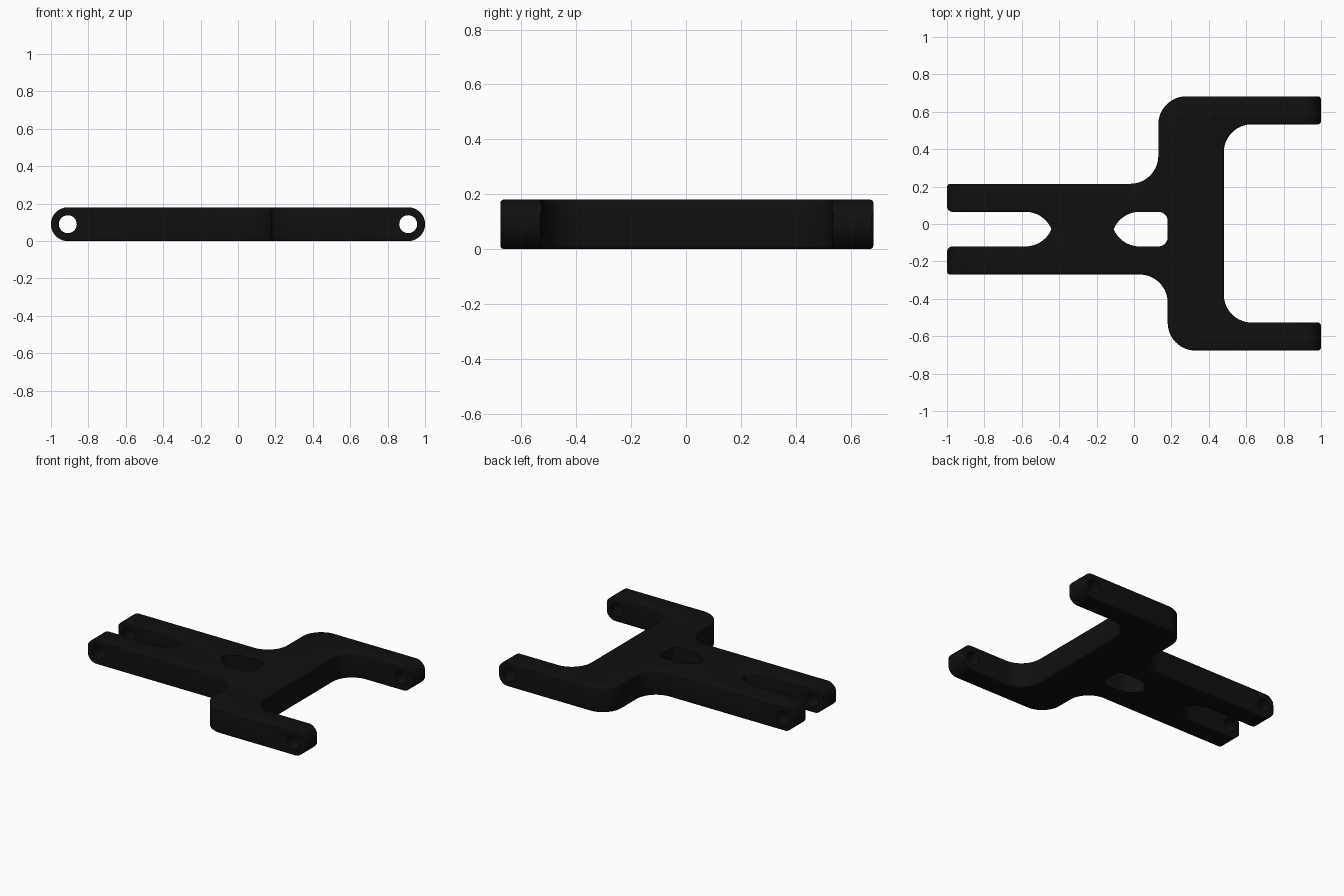
import bpy, bmesh, math
from mathutils import Vector

if "Cube" in bpy.data.objects:
    bpy.data.objects.remove(bpy.data.objects["Cube"])

THICK, BEVEL, R = 0.18, 0.012, 0.15


def fillet(points, steps=14):
    """Polygon of (x, y, radius) turned into a loop with rounded corners."""
    out = []
    n = len(points)
    for i, (x, y, r) in enumerate(points):
        p = Vector((x, y))
        if r == 0:
            out.append(p)
            continue
        a = (Vector(points[i - 1][:2]) - p).normalized()
        b = (Vector(points[(i + 1) % n][:2]) - p).normalized()
        centre = p + (a + b) * r          # all corners are square
        for k in range(steps + 1):
            t = math.pi / 2 * k / steps
            out.append(centre - b * r * math.cos(t) - a * r * math.sin(t))
    return out


def pointed_end(x, side, steps=14):
    """Pointed slot end: two arcs meeting on the slot centre line."""
    top, low = 0.065, -0.12
    half = (top - low) / 2
    end = math.acos((R - half) / R)
    arc = [(R * math.sin(end * k / steps), R * (1 - math.cos(end * k / steps)))
           for k in range(steps + 1)]
    upper = [(x + side * u, top - v, 0) for u, v in arc]
    lower = [(x + side * u, low + v, 0) for u, v in arc[:-1]]
    return upper + lower[::-1]


def prism(name, loop, low, high, axis='Z', bevel=0):
    bm = bmesh.new()
    place = (lambda p, h: (p[0], p[1], h)) if axis == 'Z' else (lambda p, h: (p[0], h, p[1]))
    face = bm.faces.new([bm.verts.new(place(p, low)) for p in loop])
    new = bmesh.ops.extrude_face_region(bm, geom=[face], use_keep_orig=True)
    shift = Vector(place((0, 0), high - low))
    bmesh.ops.translate(bm, vec=shift, verts=[g for g in new['geom'] if isinstance(g, bmesh.types.BMVert)])
    bmesh.ops.recalc_face_normals(bm, faces=bm.faces[:])
    if bevel:
        rim = [e for e in bm.edges if abs(e.verts[0].co.z - e.verts[1].co.z) < 1e-6]
        bmesh.ops.bevel(bm, geom=rim, offset=bevel, segments=3, profile=0.5,
                        affect='EDGES', clamp_overlap=False)
    mesh = bpy.data.meshes.new(name)
    bm.to_mesh(mesh)
    bm.free()
    ob = bpy.data.objects.new(name, mesh)
    bpy.context.collection.objects.link(ob)
    return ob


def circle(x, z, r, n=32):
    return [(x + r * math.cos(2 * math.pi * k / n), z + r * math.sin(2 * math.pi * k / n)) for k in range(n)]


# Forked bracket outline, clockwise from the upper left prong
outline = [(-1, 0.215, 0.018), (0.13, 0.215, R), (0.13, 0.683, R), (1, 0.683, 0.018),
           (1, 0.533, 0.018), (0.48, 0.533, R), (0.48, -0.527, R), (1, -0.527, 0.018),
           (1, -0.677, 0.018), (0.18, -0.677, R), (0.18, -0.27, R), (-1, -0.27, 0.018),
           (-1, -0.12, 0.03)]
outline += pointed_end(-0.58, 1)[::-1] + [(-1, 0.065, 0.03)]
arm = prism("forked_arm", fillet(outline), 0, THICK, bevel=BEVEL)

# Cutters: rounded ends, central window and pin holes
c, r = THICK / 2, THICK / 2 + 0.0002
steps = 32
ends = [(s * (1 - THICK / 2) + s * r * math.sin(math.pi * k / steps),
         c + s * r * math.cos(math.pi * k / steps)) for s in (1, -1) for k in range(steps + 1)]
window = fillet([(0.18, -0.12, 0.05), (0.18, 0.065, 0.05)] + pointed_end(0.03, -1))
jobs = [(prism("end_rounding", ends, -1, 1, 'Y'), 'INTERSECT'),
        (prism("window_cutter", window, -0.1, 0.3), 'DIFFERENCE')]
for x in (-0.91, 0.91):
    jobs.append((prism("pin_hole_cutter", circle(x, c, 0.048), -1, 1, 'Y'), 'DIFFERENCE'))

bpy.context.view_layer.objects.active = arm
arm.select_set(True)
for cutter, op in jobs:
    mod = arm.modifiers.new("cut", 'BOOLEAN')
    mod.object, mod.operation, mod.solver = cutter, op, 'EXACT'
    bpy.ops.object.modifier_apply(modifier=mod.name)
    bpy.data.objects.remove(cutter)

# Black finish
mat = bpy.data.materials.new("black")
mat.diffuse_color = (0.005, 0.005, 0.005, 1)
mat.use_nodes = True
mat.node_tree.nodes["Principled BSDF"].inputs["Base Color"].default_value = mat.diffuse_color
arm.data.materials.clear()
arm.data.materials.append(mat)
bpy.ops.object.shade_smooth_by_angle(angle=math.radians(35))
